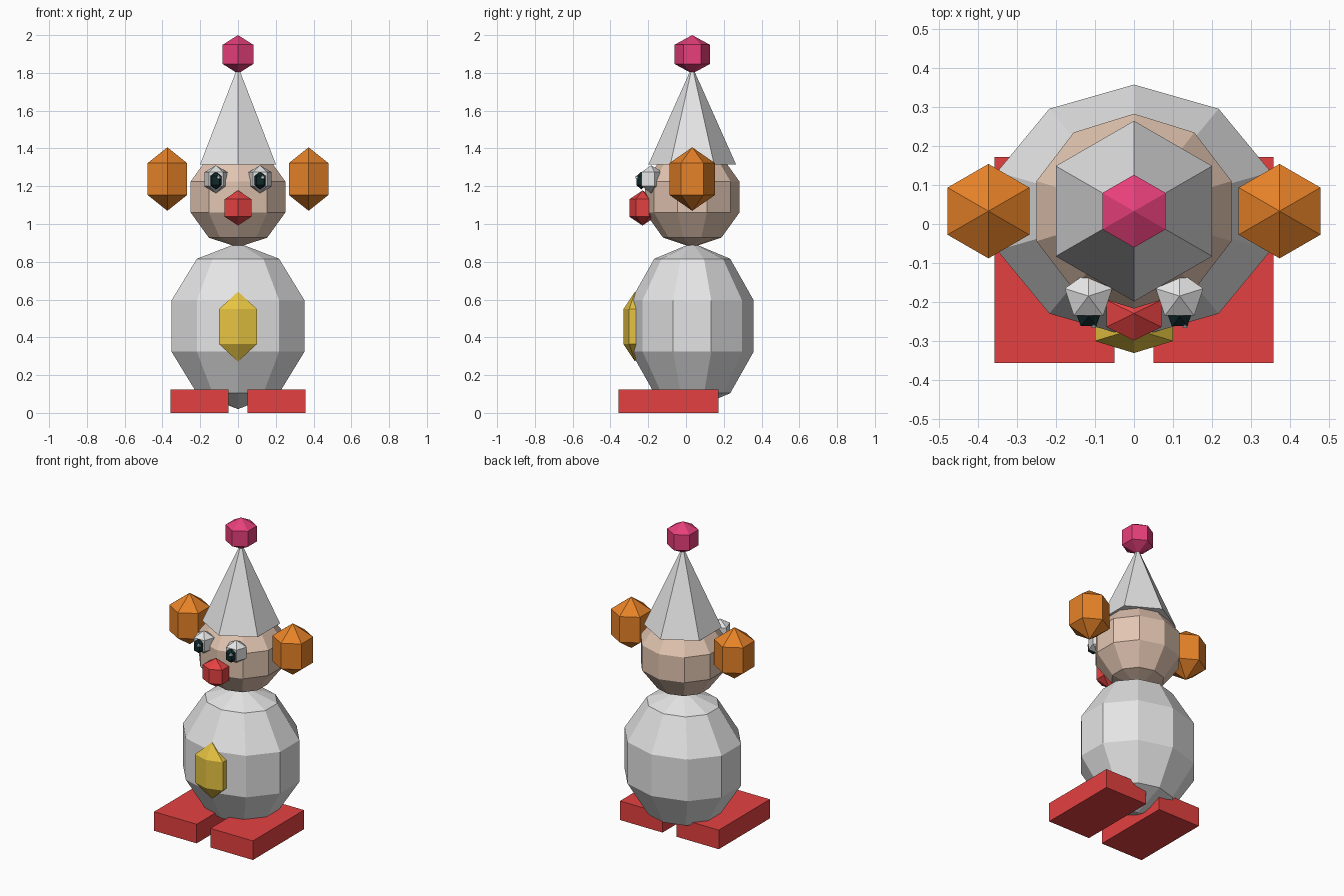
import bpy, bmesh, math

if "Cube" in bpy.data.objects:
    bpy.data.objects.remove(bpy.data.objects["Cube"])

CY = 0.033  # depth centre of the figure


def material(name, r, g, b):
    lin = lambda c: ((c / 255 + 0.055) / 1.055) ** 2.4 if c > 10 else c / 255 / 12.92
    m = bpy.data.materials.new(name)
    m.diffuse_color = (lin(r), lin(g), lin(b), 1)
    m.use_nodes = True
    m.node_tree.nodes["Principled BSDF"].inputs["Base Color"].default_value = m.diffuse_color
    return m


WHITE = material("soft white", 228, 228, 228)
SKIN = material("skin tan", 226, 197, 177)
RED = material("red", 228, 65, 65)
YELLOW = material("yellow", 230, 196, 65)
ORANGE = material("orange", 230, 130, 40)
PINK = material("pink", 234, 64, 124)
DARK = material("dark teal", 16, 40, 42)


def finish(name, bm, mat):
    bmesh.ops.recalc_face_normals(bm, faces=bm.faces)
    me = bpy.data.meshes.new(name)
    bm.to_mesh(me)
    bm.free()
    me.materials.append(mat)
    ob = bpy.data.objects.new(name, me)
    bpy.context.collection.objects.link(ob)
    return ob


def ball(name, mat, centre, radii, segs=6, rings=3):
    """Low-poly ellipsoid whose first column of vertices faces +y."""
    bm = bmesh.new()
    place = lambda p, a: bm.verts.new((
        centre[0] + radii[0] * math.sin(p) * math.sin(a),
        centre[1] + radii[1] * math.sin(p) * math.cos(a),
        centre[2] + radii[2] * math.cos(p)))
    top, bottom = place(0, 0), place(math.pi, 0)
    rows = [[place(math.pi * r / rings, math.tau * s / segs) for s in range(segs)]
            for r in range(1, rings)]
    for s in range(segs):
        n = (s + 1) % segs
        bm.faces.new((top, rows[0][s], rows[0][n]))
        bm.faces.new((bottom, rows[-1][n], rows[-1][s]))
        for a, b in zip(rows, rows[1:]):
            bm.faces.new((a[s], b[s], b[n], a[n]))
    return finish(name, bm, mat)


def cone(name, mat, z0, z1, radius, segs=6):
    bm = bmesh.new()
    tip = bm.verts.new((0, CY, z1))
    base = [bm.verts.new((radius * math.sin(math.tau * s / segs),
                          CY + radius * math.cos(math.tau * s / segs), z0))
            for s in range(segs)]
    bm.faces.new(base)
    for s in range(segs):
        bm.faces.new((tip, base[s], base[(s + 1) % segs]))
    return finish(name, bm, mat)


def box(name, mat, lo, hi):
    bm = bmesh.new()
    bmesh.ops.create_cube(bm, size=1)
    for v in bm.verts:
        v.co = [(l + h) / 2 + c * (h - l) for l, h, c in zip(lo, hi, v.co)]
    return finish(name, bm, mat)


# Torso, head and belly button
ball("body", WHITE, (0, CY, 0.46), (0.389, 0.342, 0.44), 10, 5)
ball("head", SKIN, (0, CY, 1.143), (0.277, 0.263, 0.266), 10, 5)
ball("belly_button", YELLOW, (0, -0.27, 0.457), (0.134, 0.071, 0.185))

# Hat with pom-pom
cone("hat", WHITE, 1.315, 1.835, 0.232)
ball("pompom", PINK, (0, CY, 1.898), (0.108, 0.108, 0.102))

# Nose
ball("nose", RED, (0, -0.23, 1.085), (0.094, 0.08, 0.093))

# Paired parts
for side, tag in ((-1, "left"), (1, "right")):
    ball(tag + "_hair_tuft", ORANGE, (side * 0.374, CY, 1.238), (0.14, 0.14, 0.168))
    ball(tag + "_eye", WHITE, (side * 0.117, -0.185, 1.237), (0.074, 0.072, 0.074), 5)
    ball(tag + "_pupil", DARK, (side * 0.117, -0.238, 1.23), (0.039, 0.035, 0.047), 5)
    # the glint sits on the same side of both pupils
    ball(tag + "_glint", WHITE, (side * 0.117 + 0.014, -0.259, 1.247), (0.011, 0.011, 0.011), 5)
    x0, x1 = sorted((side * 0.05, side * 0.358))
    box(tag + "_shoe", RED, (x0, -0.357, 0), (x1, 0.172, 0.125))
